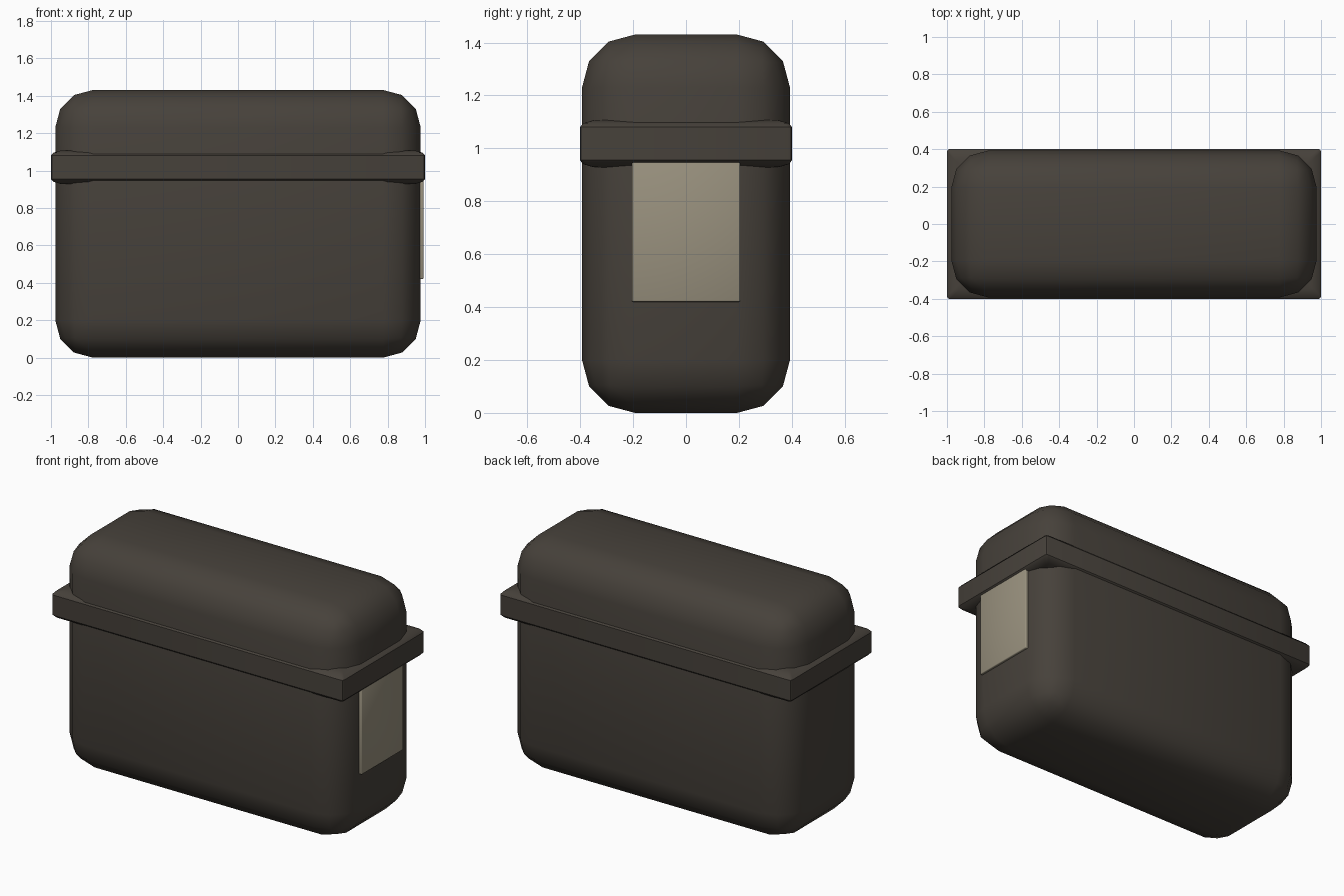
import bpy
import bmesh
import math

cube = bpy.data.objects.get("Cube")
if cube:
    bpy.data.objects.remove(cube, do_unlink=True)


def make_material(name, rgb):
    mat = bpy.data.materials.new(name)
    mat.use_nodes = True
    colour = (*rgb, 1.0)
    mat.diffuse_color = colour
    bsdf = mat.node_tree.nodes["Principled BSDF"]
    bsdf.inputs["Base Color"].default_value = colour
    bsdf.inputs["Roughness"].default_value = 0.7
    return mat


dark_brown = make_material("dark_brown", (0.062, 0.053, 0.043))
tan = make_material("tan", (0.32, 0.285, 0.21))


def finish(name, bm, mat, angle):
    bmesh.ops.recalc_face_normals(bm, faces=bm.faces)
    mesh = bpy.data.meshes.new(name)
    bm.to_mesh(mesh)
    bm.free()
    mesh.materials.append(mat)
    obj = bpy.data.objects.new(name, mesh)
    bpy.context.collection.objects.link(obj)
    bpy.ops.object.select_all(action='DESELECT')
    obj.select_set(True)
    bpy.context.view_layer.objects.active = obj
    bpy.ops.object.shade_smooth_by_angle(angle=math.radians(angle))
    return obj


def rounded_box(name, low, high, radius, segments, mat, angle):
    bm = bmesh.new()
    bmesh.ops.create_cube(bm, size=1)
    for v in bm.verts:
        v.co = [(a + b) / 2 + c * (b - a) for a, b, c in zip(low, high, v.co)]
    bmesh.ops.bevel(bm, geom=bm.edges[:], offset=radius, segments=segments,
                    profile=0.5, affect='EDGES')
    return finish(name, bm, mat, angle)


def rounded_rect(hx, hy, radius, steps=2):
    points = []
    for i, (sx, sy) in enumerate([(1, 1), (-1, 1), (-1, -1), (1, -1)]):
        for k in range(steps + 1):
            a = math.pi / 2 * (i + k / steps)
            points.append((sx * (hx - radius) + radius * math.cos(a),
                           sy * (hy - radius) + radius * math.sin(a)))
    return points


# Case body with large three-step rounded edges
rounded_box("case_body", (-0.977, -0.393, 0), (0.977, 0.393, 1.43),
            0.2, 3, dark_brown, 60)

# Lid band: an almost square rim with gently crowned top and bottom
lower = [(0.1, 0.925), (0.05, 0.929), (0.013, 0.94), (0, 0.955)]
profile = lower + [(inset, 2.035 - z) for inset, z in reversed(lower)]
bm = bmesh.new()
rings = [[bm.verts.new((x, y, z))
          for x, y in rounded_rect(1 - inset, 0.401 - inset, 0.015)]
         for inset, z in profile]
for ring_a, ring_b in zip(rings, rings[1:]):
    for i in range(len(ring_a)):
        j = (i + 1) % len(ring_a)
        bm.faces.new((ring_a[i], ring_a[j], ring_b[j], ring_b[i]))
bm.faces.new(rings[0])
bm.faces.new(rings[-1])
finish("lid_band", bm, dark_brown, 40)

# Blank label plate on the end
rounded_box("label_plate", (0.96, -0.205, 0.42), (0.992, 0.205, 0.955),
            0.005, 2, tan, 50)
